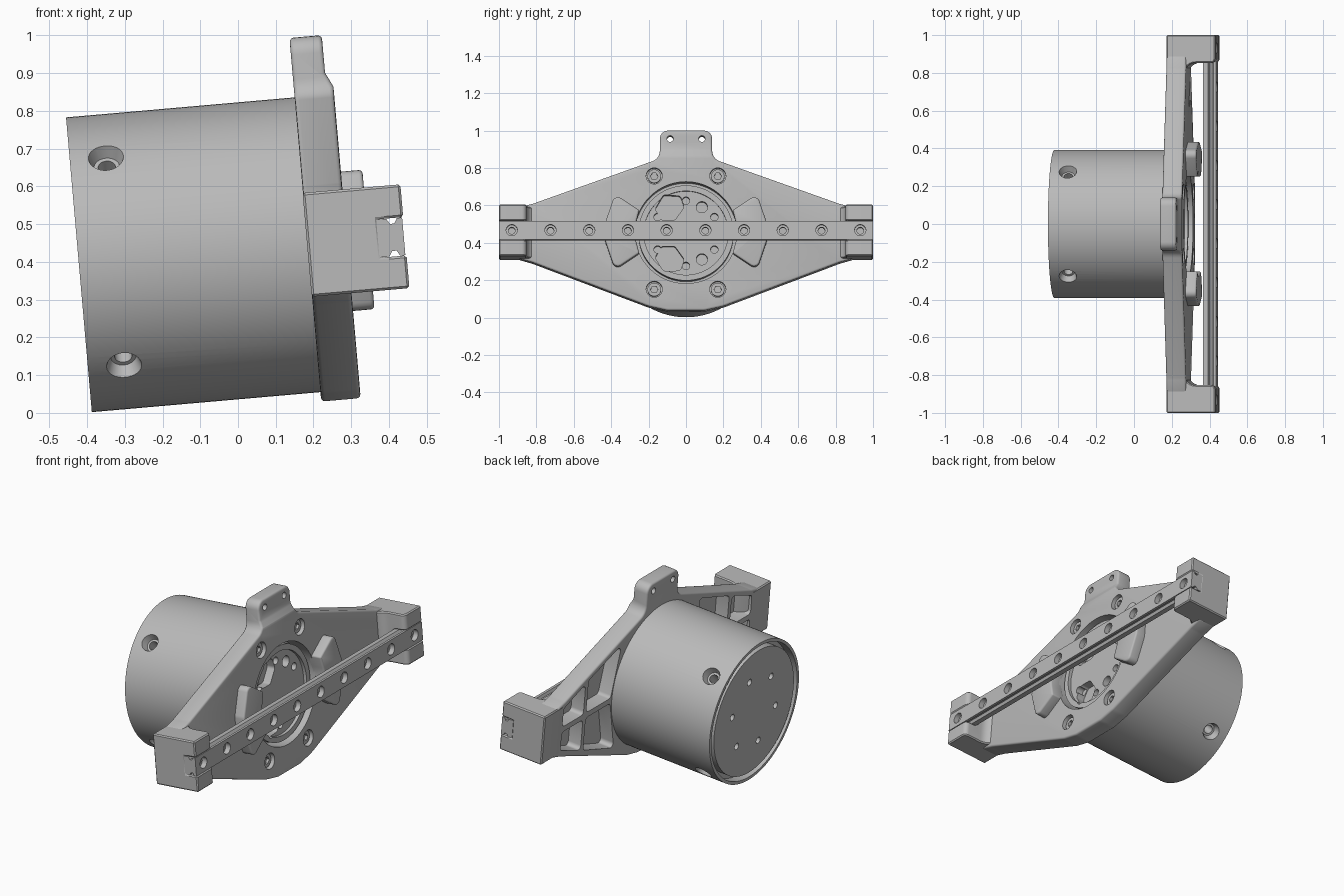
import bpy, bmesh, math
from mathutils import Matrix, Vector

if "Cube" in bpy.data.objects:
    bpy.data.objects.remove(bpy.data.objects["Cube"], do_unlink=True)

grey = bpy.data.materials.new("machined grey")
grey.use_nodes = True
grey.diffuse_color = (0.49, 0.49, 0.49, 1)
grey.node_tree.nodes["Principled BSDF"].inputs["Base Color"].default_value = grey.diffuse_color
parts = []


# Local frame: x runs along the housing axis, y sideways, z up the plate
def finish(name, bm):
    bmesh.ops.recalc_face_normals(bm, faces=bm.faces)
    mesh = bpy.data.meshes.new(name)
    bm.to_mesh(mesh)
    bm.free()
    mesh.materials.append(grey)
    ob = bpy.data.objects.new(name, mesh)
    bpy.context.collection.objects.link(ob)
    return ob


def part(ob):
    parts.append(ob)
    return ob


def prism(name, pts, axis, a, b):
    """Extrude a 2D outline along one axis."""
    bm = bmesh.new()

    def place(p, d):
        c = list(p)
        c.insert(axis, d)
        return bm.verts.new(c)

    lo = [place(p, a) for p in pts]
    hi = [place(p, b) for p in pts]
    bm.faces.new(lo)
    bm.faces.new(hi)
    for i in range(len(pts)):
        j = (i + 1) % len(pts)
        bm.faces.new((lo[i], lo[j], hi[j], hi[i]))
    return finish(name, bm)


def cone(name, p0, p1, r0, r1=None, segs=32):
    """Cylinder or cone between two points."""
    p0, p1 = Vector(p0), Vector(p1)
    d = p1 - p0
    bm = bmesh.new()
    turn = Vector((0, 0, 1)).rotation_difference(d).to_matrix().to_4x4()
    bmesh.ops.create_cone(bm, cap_ends=True, segments=segs, radius1=r0,
                          radius2=r0 if r1 is None else r1, depth=d.length,
                          matrix=Matrix.Translation((p0 + p1) / 2) @ turn)
    return finish(name, bm)


def rounded(corners, segs=6):
    """Outline from (a, b, radius) corners."""
    out = []
    n = len(corners)
    for i, (a, b, r) in enumerate(corners):
        p = Vector((a, b))
        u = (Vector(corners[i - 1][:2]) - p).normalized()
        v = (Vector(corners[(i + 1) % n][:2]) - p).normalized()
        if r == 0:
            out.append(p)
            continue
        half = u.angle(v) / 2
        s, e = p + u * r / math.tan(half), p + v * r / math.tan(half)
        c = p + (u + v).normalized() * r / math.sin(half)
        sweep = (s - c).angle_signed(e - c)
        for k in range(segs + 1):
            t = -sweep * k / segs
            q = s - c
            out.append(c + Vector((q.x * math.cos(t) - q.y * math.sin(t),
                                   q.x * math.sin(t) + q.y * math.cos(t))))
    return out


def bake(ob):
    dg = bpy.context.evaluated_depsgraph_get()
    mesh = bpy.data.meshes.new_from_object(ob.evaluated_get(dg))
    ob.modifiers.clear()
    ob.data = mesh


def cut(ob, tools):
    for tool in tools:
        m = ob.modifiers.new("cut", "BOOLEAN")
        m.operation, m.object, m.solver = "DIFFERENCE", tool, "EXACT"
    bake(ob)
    for tool in tools:
        bpy.data.objects.remove(tool, do_unlink=True)


def bevel(ob, width, segs=3):
    m = ob.modifiers.new("bevel", "BEVEL")
    m.width, m.segments, m.limit_method = width, segs, "ANGLE"
    m.angle_limit = math.radians(40)
    bake(ob)


def mirrored(half):
    """Complete a right-hand outline, listed top to bottom, across y = 0."""
    return half + [(-a, b, r) for a, b, r in reversed(half)]


def hole(y, z, x0, x1, r):
    return cone("cutter", (x0, y, z), (x1, y, z), r)


def ring_points(radius, start):
    angles = [math.radians(start + 60 * k) for k in range(6)]
    return [(radius * math.cos(a), radius * math.sin(a)) for a in angles]


SIDES = (-1, 1)
QUADS = [(i, j) for i in SIDES for j in SIDES]

# Housing sleeve with countersunk side holes
housing = part(cone("housing", (0, 0, 0), (0.615, 0, 0), 0.392, segs=128))
cuts = [cone("cutter", (-0.05, 0, 0), (0.05, 0, 0), 0.375, segs=128)]
for i, j in QUADS:
    d = Vector((0, i, j)).normalized()
    at = Vector((0.096, 0, 0))
    cuts.append(cone("cutter", at + d * 0.355, at + d * 0.396, 0.034, 0.048))
    cuts.append(cone("cutter", at + d * 0.25, at + d * 0.36, 0.023))
cut(housing, cuts)

# Rear cover, level with the sleeve rim
cover = part(cone("rear_cover", (0.002, 0, 0), (0.055, 0, 0), 0.35, segs=96))
cut(cover, [hole(y, z, -0.02, 0.045, 0.018) for y, z in ring_points(0.2, 12)])

# Mounting plate with upper tab
outline = rounded(mirrored([(0.14, 0.55, 0.045), (0.14, 0.398, 0.06), (0.82, 0.155, 0.15),
                            (0.9, 0.135, 0), (0.9, -0.137, 0), (0.82, -0.16, 0.15),
                            (0.2, -0.395, 0.15), (0.1, -0.417, 0.1)]))
plate = part(prism("mounting_plate", outline, 0, 0.608, 0.713))
step = [(0.694, 0.65), (0.694, 0.45), (0.716, 0.405), (0.8, 0.405), (0.8, 0.65)]
cut(plate, [prism("cutter", step, 1, -0.5, 0.5)])
bevel(plate, 0.012)
cuts = [cone("cutter", (0.6, 0, 0), (0.75, 0, 0), 0.273, segs=96)]
for i in SIDES:
    cuts.append(hole(0.085 * i, 0.505, 0.5, 0.8, 0.017))
for i, j in QUADS:
    cuts.append(hole(0.17 * i, 0.304 * j, 0.67, 0.75, 0.043))
    # Rear pockets leaving crossed ribs
    for quad in ([(0.405, 0.015), (0.62, 0.015), (0.62, 0.2), (0.34, 0.295)],
                 [(0.645, 0.015), (0.83, 0.015), (0.83, 0.12), (0.645, 0.19)]):
        shape = rounded([(i * a, j * b, 0.02) for a, b in quad], 4)
        cuts.append(prism("cutter", shape, 0, 0.55, 0.685))
cut(plate, cuts)

# Screws seated in the plate counterbores
for i, j in QUADS:
    y, z = 0.17 * i, 0.304 * j
    screw = part(cone("plate_screw", (0.66, y, z), (0.695, y, z), 0.036))
    cut(screw, [cone("cutter", (0.68, y, z), (0.72, y, z), 0.02, segs=6)])

# Hub disc inside the plate bore
hub = part(cone("hub_disc", (0.612, 0, 0), (0.69, 0, 0), 0.255, segs=96))
cuts = [cone("cutter", (0.672, 0, 0), (0.75, 0, 0), 0.225, segs=96)]
cuts += [hole(y, z, 0.63, 0.7, 0.02) for y, z in ring_points(0.175, 30)]
for j in SIDES:
    cuts.append(hole(0.085, 0.14 * j, 0.63, 0.7, 0.03))
    window = [(-0.165, 0.13), (-0.12, 0.205), (-0.03, 0.2), (-0.01, 0.14),
              (-0.06, 0.07), (-0.13, 0.07)]
    cuts.append(prism("cutter", rounded([(a, b * j, 0.02) for a, b in window], 4),
                      0, 0.625, 0.7))
cut(hub, cuts)

# Fan-shaped raised pads beside the bore
for i in SIDES:
    fan = [(0.25, 0.115, 0.01), (0.38, 0.202, 0.03), (0.435, 0.04, 0.05),
           (0.435, -0.04, 0.05), (0.38, -0.202, 0.03), (0.25, -0.115, 0.01), (0.28, 0, 0.2)]
    pad = part(prism("raised_pad", rounded([(i * a, b, r) for a, b, r in fan]), 0, 0.69, 0.77))
    bevel(pad, 0.012)

# End blocks with a fillet toward the plate and a channel for the rail
for i in SIDES:
    side = [(0.607, 1, 0), (0.867, 1, 0), (0.867, 0.853, 0.025),
            (0.71, 0.853, 0.06), (0.70, 0.78, 0), (0.607, 0.84, 0)]
    block = part(prism("end_block", rounded([(a, i * b, r) for a, b, r in side]),
                       2, -0.138, 0.138))
    channel = [(0.798, -0.051), (0.9, -0.051), (0.9, 0.051), (0.798, 0.051)]
    cut(block, [prism("cutter", channel, 1, -1.2, 1.2)])
    bevel(block, 0.006, 1)

# Guide rail with side grooves and counterbored screw holes
edge = [(0.795, 0.05), (0.822, 0.05), (0.83, 0.036), (0.842, 0.036), (0.85, 0.05), (0.864, 0.05)]
rail = part(prism("guide_rail", edge + [(a, -b) for a, b in reversed(edge)], 1, -1, 1))
cuts = []
for k in range(10):
    y = 0.207 * (k - 4.5)
    cuts += [hole(y, 0, 0.835, 0.9, 0.03), hole(y, 0, 0.7, 0.84, 0.018)]
cut(rail, cuts)

# Tilt the assembly into its resting pose and smooth the curved faces
pose = Matrix.Translation((-0.4215, 0, 0.3925)) @ Matrix.Rotation(math.radians(-5), 4, "Y")
bpy.ops.object.select_all(action="DESELECT")
for ob in parts:
    ob.data.transform(pose)
    ob.select_set(True)
bpy.context.view_layer.objects.active = housing
bpy.ops.object.shade_smooth_by_angle(angle=math.radians(32))
